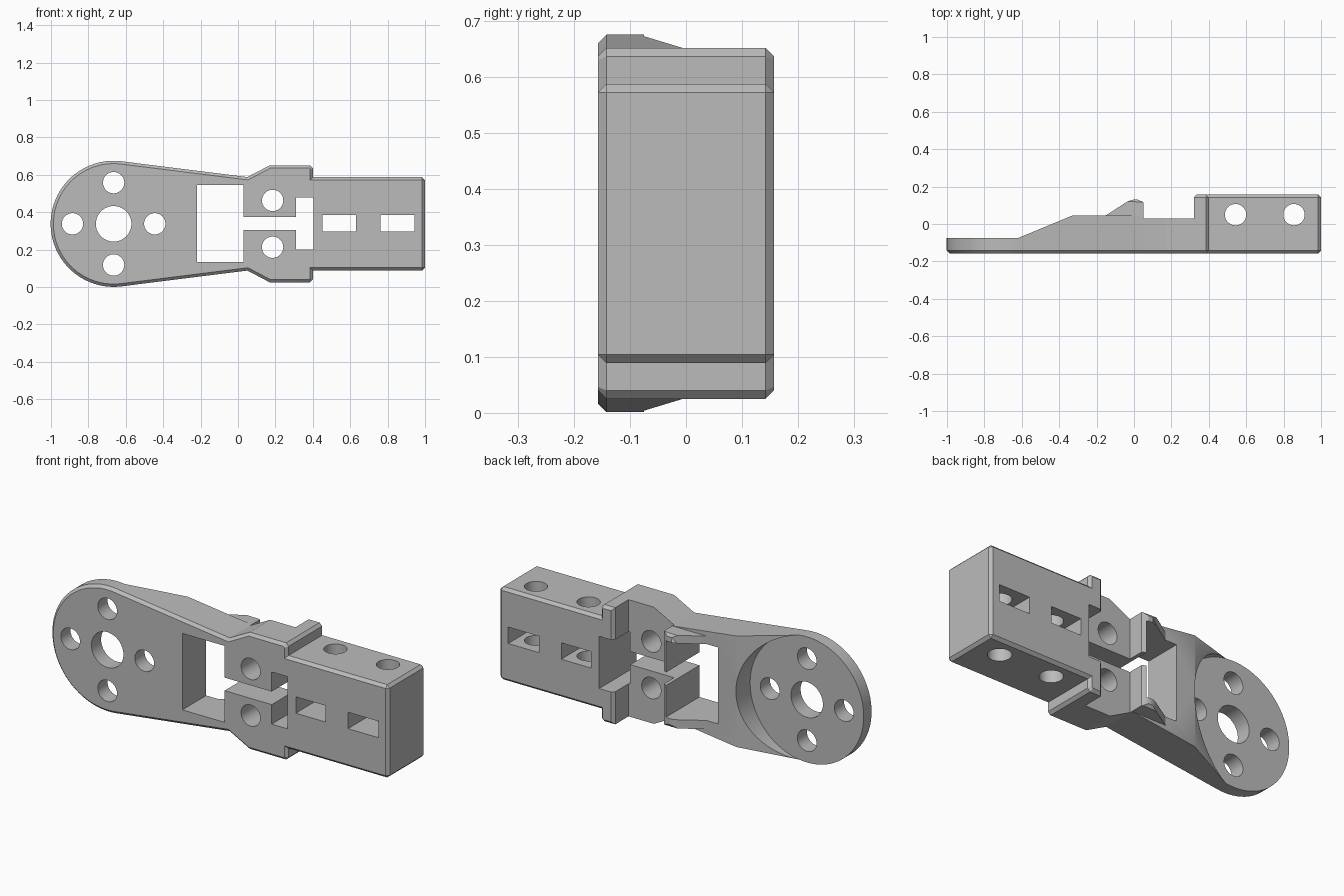
import bpy, bmesh, math

if "Cube" in bpy.data.objects:
    bpy.data.objects.remove(bpy.data.objects["Cube"])

CZ = 0.338      # height of the horizontal symmetry line
HUB = -0.665    # x of the round end
CH = 0.015      # chamfer size
F, B = -0.157, 0.157

gray = bpy.data.materials.new("gray plastic")
gray.diffuse_color = (0.5, 0.5, 0.5, 1)
gray.use_nodes = True
gray.node_tree.nodes["Principled BSDF"].inputs["Base Color"].default_value = gray.diffuse_color


def prism(name, outline, t0, t1, axis="y", chamfer=None):
    """Extrude an outline along y (points are x,z) or z (points are x,y)."""
    place = (lambda u, v, t: (u, t, v)) if axis == "y" else (lambda u, v, t: (u, v, t))
    bm = bmesh.new()
    a = [bm.verts.new(place(u, v, t0)) for u, v in outline]
    b = [bm.verts.new(place(u, v, t1)) for u, v in outline]
    bm.faces.new(a)
    bm.faces.new(list(reversed(b)))
    n = len(a)
    for i in range(n):
        j = (i + 1) % n
        bm.faces.new((a[j], a[i], b[i], b[j]))
    bm.normal_update()
    if bm.calc_volume(signed=True) < 0:
        bmesh.ops.reverse_faces(bm, faces=bm.faces[:])
    bm.normal_update()
    if chamfer:
        edges = [e for e in bm.edges if all(chamfer(v.co) for v in e.verts)]
        bmesh.ops.bevel(bm, geom=edges, offset=CH, offset_type='OFFSET',
                        segments=1, profile=0.5, affect='EDGES')
    me = bpy.data.meshes.new(name)
    bm.to_mesh(me)
    bm.free()
    me.materials.append(gray)
    ob = bpy.data.objects.new(name, me)
    bpy.context.collection.objects.link(ob)
    return ob


def rect(u0, u1, v0, v1):
    return [(u0, v0), (u1, v0), (u1, v1), (u0, v1)]


def circle(u, v, r, n=48):
    return [(u + r * math.cos(2 * math.pi * i / n), v + r * math.sin(2 * math.pi * i / n))
            for i in range(n)]


def mirrored(upper):
    """Close an upper half outline with its reflection about the centre line."""
    return upper + [(x, 2 * CZ - z) for x, z in reversed(upper)]


def combine(body, other, op):
    """Apply a boolean, trying another solver if the round end gets lost."""
    mod = body.modifiers.new("combine", 'BOOLEAN')
    mod.operation, mod.object = op, other
    result = None
    for solver in ('EXACT', 'MANIFOLD', 'FLOAT'):
        mod.solver = solver
        bpy.context.view_layer.update()
        dg = bpy.context.evaluated_depsgraph_get()
        me = bpy.data.meshes.new_from_object(body.evaluated_get(dg))
        xs = [v.co.x for v in me.vertices]
        if xs and min(xs) < -0.98 and max(xs) > 0.39:
            result = me
            break
    body.modifiers.clear()
    if result:
        body.data = result
    bpy.data.objects.remove(other)


# Front plate: round hub, tapering arm, neck and bracket
R = 0.337
arc = [(HUB + R * math.cos(math.radians(t)), CZ + R * math.sin(math.radians(t)))
       for t in [177.5 - 5 * i for i in range(19)] + [83]]
plate = mirrored(arc + [(0.05, 0.588), (0.17, 0.651), (0.385, 0.651), (0.4, 0.636)])
body = prism("servo_link", plate, F, 0.045, chamfer=lambda c: c.y < F + 0.001)


def cut(outline, t0=-0.5, t1=0.5, axis="y"):
    combine(body, prism("cutter", outline, t0, t1, axis), 'DIFFERENCE')


# Bracket is thinner than the arm
cut(rect(0.05, 0.6, -0.2, 0.9), 0.03, 0.5)
# Arm slopes down to a thin hub, with a round clearance
cut([(-1.2, -0.075), (-0.62, -0.075), (-0.33, 0.045), (-0.33, 0.3), (-1.2, 0.3)],
    -0.2, 0.9, "z")
cut(circle(HUB, CZ, R, 72), -0.075, 0.5)

# Raised rib with sloping side fins
rib = prism("rib", [(-0.16, 0.04), (-0.02, 0.13), (0.035, 0.13), (0.05, 0.115),
                    (0.05, -0.1), (-0.16, -0.1)], 2 * CZ - 0.588, 0.588, "z",
            chamfer=lambda c: c.y > 0.12)
combine(body, rib, 'UNION')

# Raised flange
flange = prism("flange", mirrored([(0.32, 0.651), (0.385, 0.651), (0.4, 0.636)]),
               -0.1, B, chamfer=lambda c: c.y > B - 0.001)
combine(body, flange, 'UNION')

# Chamfered end block
block = prism("block", rect(0.345, 1.0, 0.089, 0.587), F, B, chamfer=lambda c: True)
combine(body, block, 'UNION')

# Window, slot and cross slot
cut(rect(-0.22, 0.03, 0.135, 0.545))
cut(rect(0.0, 0.35, 0.305, 0.375))
cut(rect(0.31, 0.405, 0.2, 0.48))

# Hub holes and bracket screw holes
cut(circle(HUB, CZ, 0.095))
for s in (-1, 1):
    cut(circle(HUB + s * 0.22, CZ, 0.057))
    cut(circle(HUB, CZ + s * 0.22, 0.057))
    cut(circle(0.185, CZ + s * 0.125, 0.057))

# Block slots and vertical holes
for x0, x1, xc in ((0.453, 0.63, 0.543), (0.763, 0.945, 0.855)):
    cut(rect(x0, x1, 0.297, 0.385))
    cut(circle(xc, 0.05, 0.057), -0.2, 0.9, "z")

# Smooth the round walls only
bpy.context.view_layer.objects.active = body
body.select_set(True)
bpy.ops.object.shade_smooth_by_angle(angle=math.radians(25))
